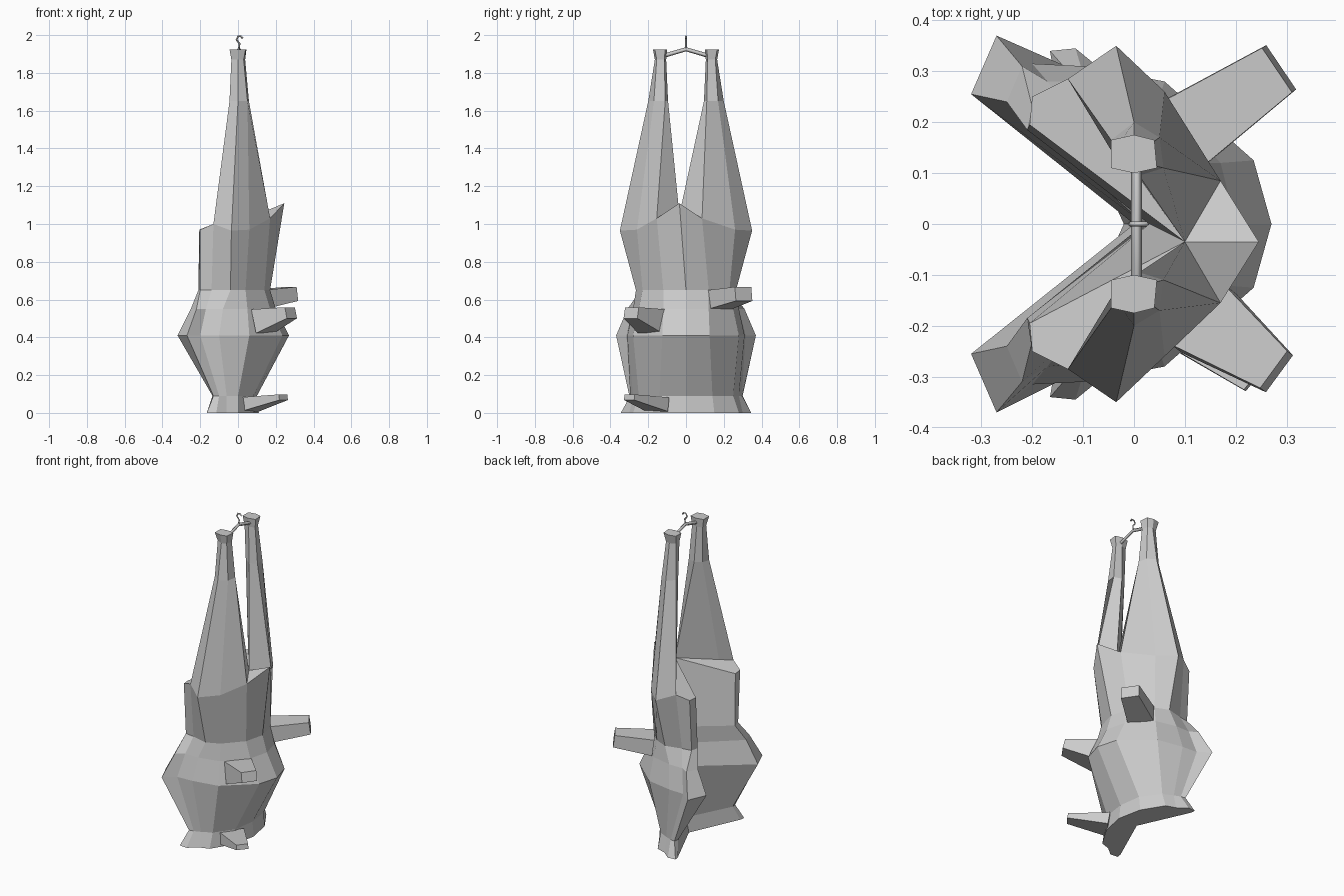
import bpy, bmesh
from mathutils import Vector

if "Cube" in bpy.data.objects:
    bpy.data.objects.remove(bpy.data.objects["Cube"])


def make_object(name, build):
    bm = bmesh.new()
    build(bm)
    bmesh.ops.recalc_face_normals(bm, faces=bm.faces)
    mesh = bpy.data.meshes.new(name)
    bm.to_mesh(mesh)
    bm.free()
    obj = bpy.data.objects.new(name, mesh)
    bpy.context.collection.objects.link(obj)
    return obj


def bridge(bm, a, b):
    for i in range(len(a)):
        j = (i + 1) % len(a)
        bm.faces.new((a[i], a[j], b[j], b[i]))


# Half cross-sections of the split trunk: spine, around the flank, to the open edge, inner apex
SECTIONS = {
    0.0: [(.11, 0), (.08, .15), (0, .28), (-.06, .30), (-.115, .345), (-.165, .34), (-.16, .31), (-.02, 0)],
    0.09: [(.10, 0), (.08, .14), (0, .25), (-.06, .28), (-.10, .295), (-.13, .30), (-.135, .27), (0, 0)],
    0.41: [(.27, 0), (.235, .125), (.06, .28), (-.10, .31), (-.20, .315), (-.27, .37), (-.32, .255), (0, 0)],
    0.55: [(.20, 0), (.17, .12), (.05, .25), (-.08, .28), (-.17, .28), (-.22, .31), (-.25, .24), (.02, 0)],
    0.65: [(.17, 0), (.14, .12), (.04, .23), (-.04, .265), (-.14, .24), (-.20, .23), (-.21, .185), (.03, 0)],
}
# Uneven hip rim where the legs start
HIP = [(.245, -.035, 1.11), (.17, .12, 1.03), (.06, .26, .97), (-.035, .35, .965),
       (-.13, .285, 1.0), (-.20, .25, .97), (-.205, .195, .97), (.10, -.035, 1.05)]
# Leg sections above the hip
LEG = {
    1.65: [(.058, .11), (.05, .17), (0, .20), (-.045, .165), (-.03, .12), (.01, .095)],
    1.87: [(.038, .115), (.03, .155), (0, .165), (-.035, .15), (-.035, .115), (0, .105)],
    1.925: [(.045, .11), (.04, .165), (0, .175), (-.045, .165), (-.045, .11), (0, .10)],
}


def full_ring(bm, pts):
    # spine and apex are shared; the flank points are mirrored across y
    right = [bm.verts.new(p) for p in pts]
    left = []
    for i, (x, y, z) in enumerate(pts):
        if i in (0, 7):
            left.append(right[i])
        else:
            shift = -.035 if i == 1 and z > 1 else 0
            left.append(bm.verts.new((x, -y + shift, z)))
            right[i].co.y += shift
    return right, left


def carcass(bm):
    levels = [[(x, y, z) for x, y in pts] for z, pts in SECTIONS.items()] + [HIP]
    previous = None
    for pts in levels:
        right, left = full_ring(bm, pts)
        loop = right + left[6:0:-1]
        if previous:
            bridge(bm, previous, loop)
        else:
            bm.faces.new(right)
            bm.faces.new(left)
        previous = loop
    # Legs rise from each half of the rim
    for half, side in ((right, 1), (left, -1)):
        apex, outer = half[7], half[4]
        mid = bm.verts.new(apex.co.lerp(outer.co, .75))
        base = half[1:5] + [mid, apex]
        bm.faces.new((half[0], half[1], apex))
        bm.faces.new((apex, mid, half[4], half[5], half[6]))
        for z, pts in LEG.items():
            loop = [bm.verts.new((x, side * y, z)) for x, y in pts]
            bridge(bm, base, loop)
            base = loop
        bm.faces.new(base)


make_object("carcass_body", carcass)


def stub(name, root, end, root_size, end_size):
    # Tapered block between two rectangular ends
    root, end = Vector(root), Vector(end)
    axis = (end - root).normalized()
    wide = axis.cross(Vector((0, 0, 1))).normalized()
    up = wide.cross(axis)

    def build(bm):
        loops = []
        for c, (w, h) in ((root, root_size), (end, end_size)):
            loops.append([bm.verts.new(c + wide * w * a / 2 + up * h * b / 2)
                          for a, b in ((-1, -1), (1, -1), (1, 1), (-1, 1))])
            bm.faces.new(loops[-1])
        bridge(bm, *loops)
    return make_object(name, build)


# Cut stubs on the back and neck
stub("upper_stub", (.10, .18, .60), (.285, .305, .63), (.15, .10), (.105, .075))
stub("lower_stub", (.13, -.18, .485), (.28, -.29, .53), (.16, .13), (.09, .06))
stub("neck_flap", (.06, -.15, .045), (.24, -.30, .083), (.15, .075), (.07, .03))


def rod(name, points, radius):
    curve = bpy.data.curves.new(name, "CURVE")
    curve.dimensions = "3D"
    curve.bevel_depth = radius
    curve.bevel_resolution = 0
    curve.use_fill_caps = True
    spline = curve.splines.new("POLY")
    spline.points.add(len(points) - 1)
    for p, co in zip(spline.points, points):
        p.co = (*co, 1)
    obj = bpy.data.objects.new(name, curve)
    bpy.context.collection.objects.link(obj)
    return obj


# Hanger bar between the legs and its hook
rod("hanger_bar", [(.005, -.12, 1.89), (.005, 0, 1.925), (.005, .12, 1.89)], .011)
rod("hook", [(.005, 0, 1.925), (.008, 0, 1.955), (-.008, 0, 1.975), (0, 0, 1.993),
             (.015, 0, 1.994), (.025, 0, 1.982)], .005)
